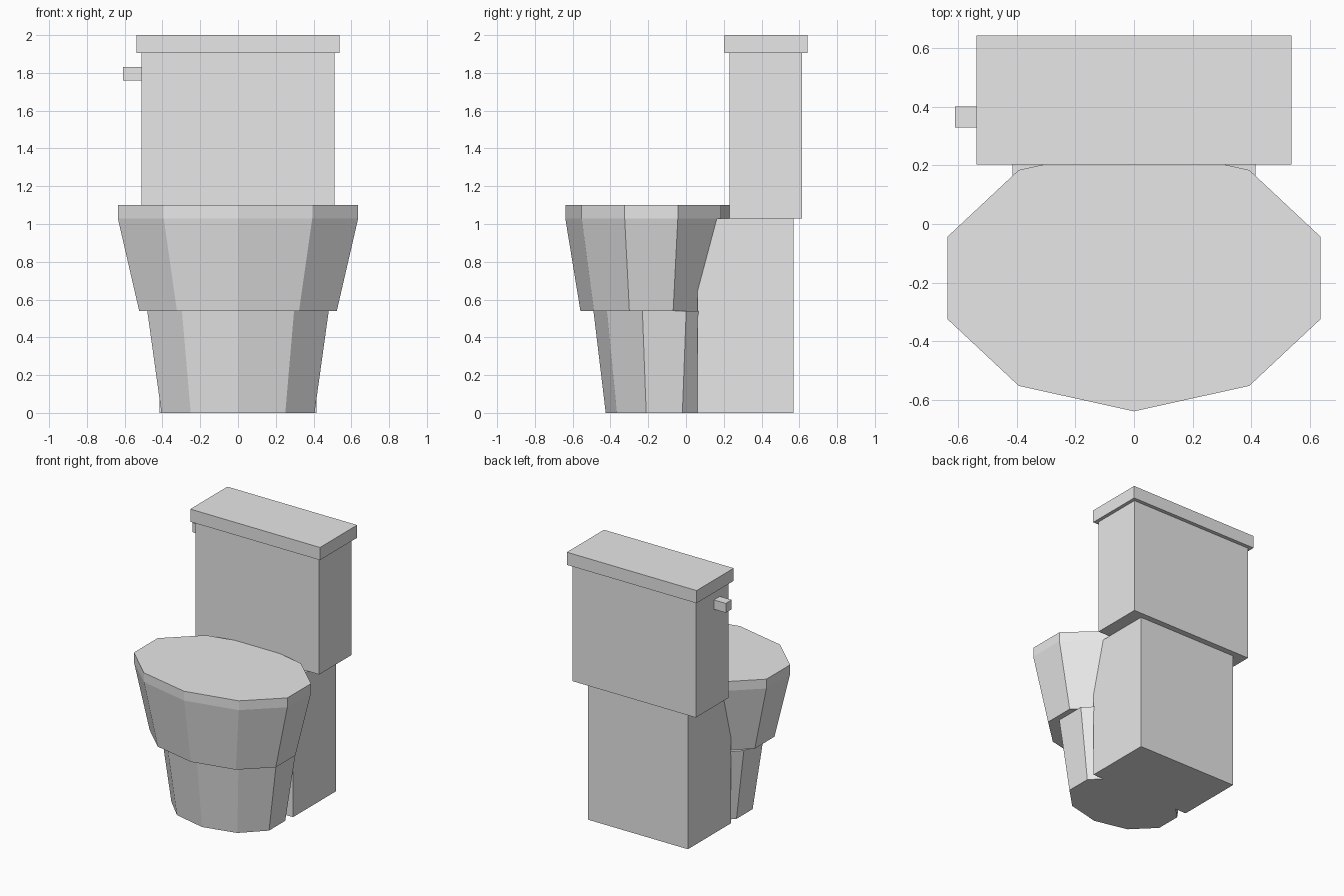
import bpy, bmesh, math

cube = bpy.data.objects.get("Cube")
if cube:
    bpy.data.objects.remove(cube, do_unlink=True)

GREY = (0.8, 0.8, 0.8, 1.0)
mat = bpy.data.materials.new("porcelain grey")
mat.use_nodes = True
mat.diffuse_color = GREY
mat.node_tree.nodes["Principled BSDF"].inputs["Base Color"].default_value = GREY


def finish(name, bm):
    bmesh.ops.recalc_face_normals(bm, faces=bm.faces)
    mesh = bpy.data.meshes.new(name)
    bm.to_mesh(mesh)
    bm.free()
    mesh.materials.append(mat)
    obj = bpy.data.objects.new(name, mesh)
    bpy.context.collection.objects.link(obj)
    return obj


def box(name, x, y, z):
    """Box spanning the given (low, high) range on each axis."""
    bm = bmesh.new()
    bmesh.ops.create_cube(bm, size=1)
    for v in bm.verts:
        for i, (lo, hi) in enumerate((x, y, z)):
            v.co[i] = hi if v.co[i] > 0 else lo
    return finish(name, bm)


def loft(name, centre_y, levels, sides=10):
    """Closed stack of ten-sided ellipses given as (z, x radius, y radius)."""
    bm = bmesh.new()
    rings = []
    for z, rx, ry in levels:
        angles = [math.tau * (i / sides) - math.pi / 2 for i in range(sides)]
        rings.append([bm.verts.new((rx * math.cos(a), centre_y + ry * math.sin(a), z))
                      for a in angles])
    for low, high in zip(rings, rings[1:]):
        for i in range(sides):
            j = (i + 1) % sides
            bm.faces.new((low[i], low[j], high[j], high[i]))
    bm.faces.new(rings[0])
    bm.faces.new(rings[-1])
    return finish(name, bm)


# Bowl: tapered foot, wider flared bowl and straight-sided seat lid
loft("pedestal", -0.115, [(0, 0.426, 0.31), (0.54, 0.505, 0.375)])
loft("bowl", -0.184, [(0.54, 0.55, 0.375), (1.03, 0.669, 0.455)])
loft("seat_lid", -0.184, [(1.03, 0.669, 0.455), (1.10, 0.669, 0.455)])

# Rear support, water tank, tank lid and flush handle
box("rear_support", (-0.415, 0.415), (0.06, 0.57), (0, 1.03))
box("tank", (-0.512, 0.512), (0.23, 0.615), (1.03, 1.905))
box("tank_lid", (-0.538, 0.538), (0.203, 0.643), (1.905, 2.0))
box("flush_handle", (-0.61, -0.51), (0.33, 0.40), (1.76, 1.83))
